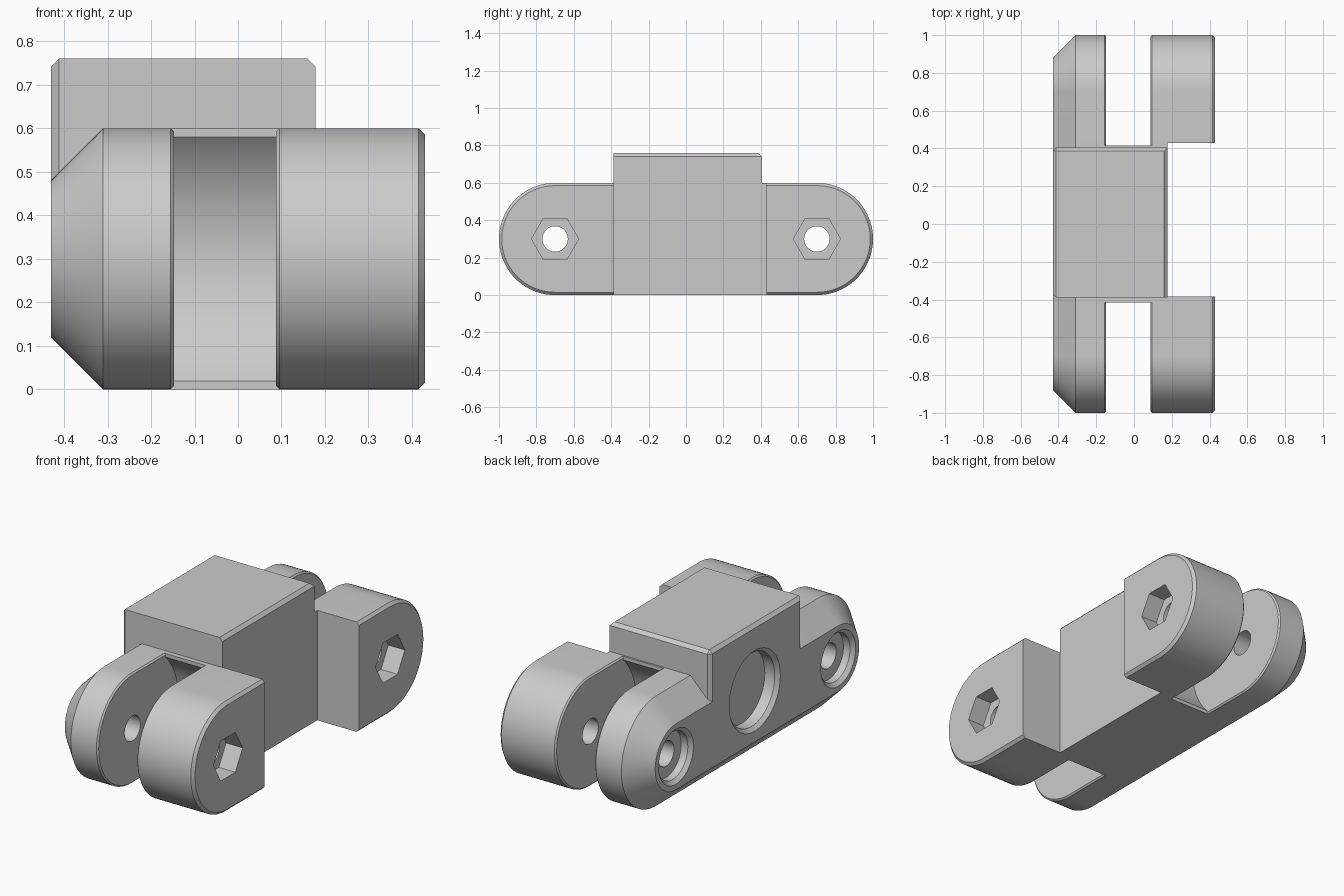
import bpy, bmesh, math
from mathutils import Matrix

cube = bpy.data.objects.get("Cube")
if cube:
    bpy.data.objects.remove(cube, do_unlink=True)

grey = bpy.data.materials.new("plain_grey")
grey.use_nodes = True
GREY = (0.6, 0.6, 0.6, 1)
grey.diffuse_color = GREY
grey.node_tree.nodes["Principled BSDF"].inputs["Base Color"].default_value = GREY

PIVOT_Y, PIVOT_Z, RADIUS = 0.7, 0.3, 0.3


def make(name, bm):
    bmesh.ops.recalc_face_normals(bm, faces=bm.faces)
    mesh = bpy.data.meshes.new(name)
    bm.to_mesh(mesh)
    bm.free()
    mesh.materials.append(grey)
    obj = bpy.data.objects.new(name, mesh)
    bpy.context.collection.objects.link(obj)
    return obj


def box(name, x, y, z):
    bm = bmesh.new()
    bmesh.ops.create_cube(bm, size=1)
    for v in bm.verts:
        for i, (lo, hi) in enumerate((x, y, z)):
            v.co[i] = hi if v.co[i] > 0 else lo
    return make(name, bm)


def rod(name, x0, x1, y, z, r0, r1=None, sides=64):
    """Cylinder or cone lying along x."""
    bm = bmesh.new()
    bmesh.ops.create_cone(bm, cap_ends=True, segments=sides, radius1=r0,
                          radius2=r0 if r1 is None else r1, depth=x1 - x0)
    # turn a hexagon so its points lie along y
    turn = Matrix.Rotation(math.pi / 2, 4, 'Y')
    bm.transform(Matrix.Translation(((x0 + x1) / 2, y, z)) @ turn)
    return make(name, bm)


def plate(name, sections, steps=40):
    """Round-ended plate lofted along x from (x, inset) pairs."""
    bm = bmesh.new()
    rings = []
    for x, inset in sections:
        ring = []
        for side, start in ((1, -90), (-1, 90)):
            for i in range(steps + 1):
                a = math.radians(start + 180 * i / steps)
                r = RADIUS - inset
                ring.append(bm.verts.new((x, side * PIVOT_Y + r * math.cos(a),
                                          PIVOT_Z + r * math.sin(a))))
        rings.append(ring)
    for a, b in zip(rings, rings[1:]):
        for i in range(len(a)):
            j = (i + 1) % len(a)
            bm.faces.new((a[i], a[j], b[j], b[i]))
    bm.faces.new(rings[0])
    bm.faces.new(rings[-1])
    return make(name, bm)


def combine(target, tool, operation):
    mod = target.modifiers.new(operation.lower(), 'BOOLEAN')
    mod.operation, mod.object, mod.solver = operation, tool, 'EXACT'
    bpy.context.view_layer.objects.active = target
    bpy.ops.object.modifier_apply(modifier=mod.name)
    bpy.data.objects.remove(tool, do_unlink=True)


# raised block with chamfered top edges, front top edge left sharp
block = box("raised_block", (-0.43, 0.178), (-0.388, 0.405), (0.3, 0.76))
bm = bmesh.new()
bm.from_mesh(block.data)
edges = []
for e in bm.edges:
    mid = (e.verts[0].co + e.verts[1].co) / 2
    top = mid.z > 0.75 and mid.y > -0.3
    left_corner = abs(mid.z - 0.53) < 0.01 and mid.x < -0.4
    if top or left_corner:
        edges.append(e)
bmesh.ops.bevel(bm, geom=edges, offset=0.018, segments=1, affect='EDGES')
bm.to_mesh(block.data)
bm.free()

# core between the plates, hollowed around each pivot
body = box("link_body", (-0.25, 0.17), (-0.415, 0.415), (0, 0.6))
combine(body, block, 'UNION')
for side in (-1, 1):
    combine(body, rod("slot_cutter", -0.2, 0.13, side * PIVOT_Y, PIVOT_Z, 0.4,
                      sides=128), 'DIFFERENCE')

# tapered outer plate and notched inner plate
outer = plate("outer_plate", [(-0.43, 0.12), (-0.31, 0), (-0.155, 0), (-0.147, 0.008)])
inner = plate("inner_plate", [(0.087, 0.008), (0.095, 0), (0.415, 0), (0.43, 0.015)])
combine(inner, box("notch_cutter", (0.178, 0.6), (-0.385, 0.43), (-0.2, 0.9)), 'DIFFERENCE')
combine(body, outer, 'UNION')
combine(body, inner, 'UNION')


# through holes with chamfered counterbores on the outer face
def bore(y, z, hole, wide, depth):
    combine(body, rod("hole_cutter", -0.6, 0.6, y, z, hole), 'DIFFERENCE')
    combine(body, rod("counterbore_cutter", -0.6, depth - 0.43, y, z, wide - 0.02), 'DIFFERENCE')
    combine(body, rod("rim_cutter", -0.45, -0.41, y, z, wide + 0.02, wide - 0.02), 'DIFFERENCE')


bore(0.02, 0.4, 0.102, 0.22, 0.08)
for side in (-1, 1):
    bore(side * PIVOT_Y, PIVOT_Z, 0.068, 0.15, 0.06)
    # hexagonal nut pocket on the inner plate
    nut = rod("nut_cutter", 0.33, 0.6, side * PIVOT_Y, PIVOT_Z, 0.126, sides=6)
    ys = [v.co.y - side * PIVOT_Y for v in nut.data.vertices]
    if max(ys) < 0.12:
        pivot = Matrix.Translation((0, side * PIVOT_Y, PIVOT_Z))
        nut.data.transform(pivot @ Matrix.Rotation(math.pi / 6, 4, 'X') @ pivot.inverted())
    combine(body, nut, 'DIFFERENCE')

bpy.ops.object.select_all(action='DESELECT')
body.select_set(True)
bpy.context.view_layer.objects.active = body
bpy.ops.object.shade_smooth_by_angle(angle=math.radians(25))
